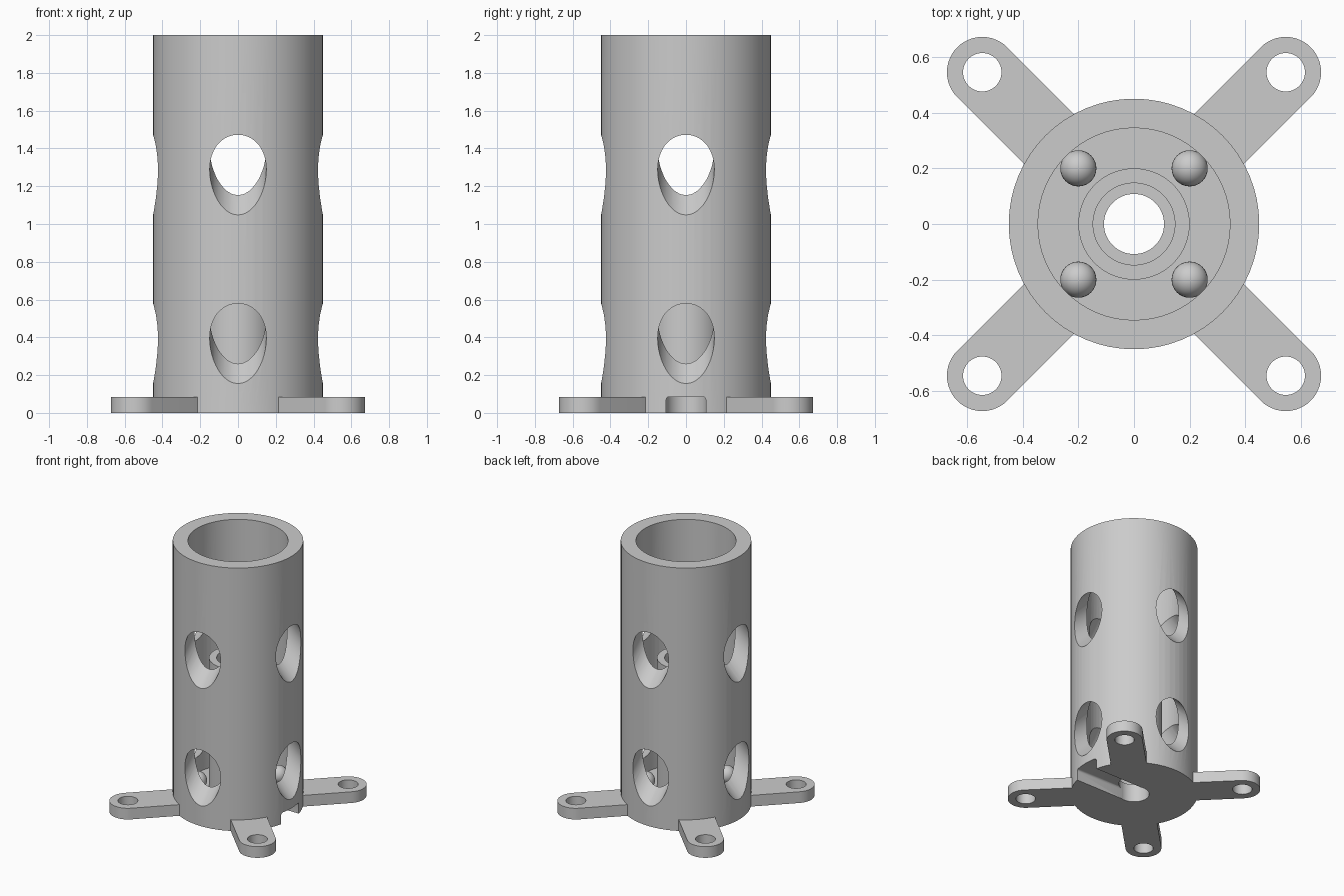
import bpy, bmesh
from math import pi, cos, sin
from mathutils import Matrix

cube = bpy.data.objects.get("Cube")
if cube:
    bpy.data.objects.remove(cube, do_unlink=True)

grey = bpy.data.materials.new("light_grey")
grey.use_nodes = True
colour = (0.6, 0.6, 0.6, 1)
grey.diffuse_color = colour
grey.node_tree.nodes["Principled BSDF"].inputs["Base Color"].default_value = colour

OUTER, INNER, FLOOR = 0.45, 0.345, 0.14
ARM_TOP, ARM_HALF, ARM_REACH = 0.085, 0.127, 0.771


def make(name, bm):
    bmesh.ops.recalc_face_normals(bm, faces=bm.faces)
    mesh = bpy.data.meshes.new(name)
    bm.to_mesh(mesh)
    bm.free()
    mesh.materials.append(grey)
    obj = bpy.data.objects.new(name, mesh)
    bpy.context.collection.objects.link(obj)
    return obj


def select(obj):
    bpy.ops.object.select_all(action='DESELECT')
    obj.select_set(True)
    bpy.context.view_layer.objects.active = obj


def cut(obj, cutter):
    cutter.hide_render = True
    mod = obj.modifiers.new("cut", 'BOOLEAN')
    mod.operation, mod.solver, mod.object = 'DIFFERENCE', 'EXACT', cutter
    select(obj)
    bpy.ops.object.modifier_apply(modifier=mod.name)
    bpy.data.objects.remove(cutter, do_unlink=True)


def smooth(obj):
    select(obj)
    bpy.ops.object.shade_smooth_by_angle(angle=pi / 6)


def cylinder(radius, depth, matrix):
    bm = bmesh.new()
    bmesh.ops.create_cone(bm, cap_ends=True, segments=48, radius1=radius,
                          radius2=radius, depth=depth, matrix=matrix)
    return bm


# Outer tube, floor and inner sleeve turned from one profile
profile = [(0.108, 0), (OUTER, 0), (OUTER, 2), (INNER, 2), (INNER, FLOOR),
           (0.2, FLOOR), (0.2, 1.11), (0.147, 1.11), (0.147, FLOOR), (0.108, FLOOR)]
SIDES = 64
bm = bmesh.new()
rings = [[bm.verts.new((r * cos(2 * pi * i / SIDES), r * sin(2 * pi * i / SIDES), z))
          for r, z in profile] for i in range(SIDES)]
for i, ring in enumerate(rings):
    following = rings[(i + 1) % SIDES]
    for j in range(len(profile)):
        k = (j + 1) % len(profile)
        bm.faces.new((ring[j], following[j], following[k], ring[k]))
tube = make("tube_body", bm)

# Sloping round ports through the outer wall, falling outwards at 45 degrees
slope = Matrix.Identity(4)
slope[2][0] = -1
for axis_height in (0.817, 1.71):
    for quarter in range(4):
        matrix = (Matrix.Rotation(quarter * pi / 2, 4, 'Z')
                  @ Matrix.Translation((0, 0, axis_height)) @ slope
                  @ Matrix.Translation((0.38, 0, 0))
                  @ Matrix.Diagonal((1, 1, 2 ** 0.5, 1))
                  @ Matrix.Rotation(pi / 2, 4, 'Y'))
        cut(tube, make("port_cutter", cylinder(0.15, 0.24, matrix)))

# Cable slot under the floor, running out to the left side
bm = bmesh.new()
bmesh.ops.create_cube(bm, size=1, matrix=Matrix.Translation((0.3, 0, ARM_TOP - 0.1))
                      @ Matrix.Diagonal((0.6, 0.21, 0.2, 1)))
top_edges = [e for e in bm.edges if all(v.co.z > 0 for v in e.verts)
             and abs(e.verts[0].co.x - e.verts[1].co.x) > 0.1]
bmesh.ops.bevel(bm, geom=top_edges, offset=0.015, segments=3, profile=0.5, affect='EDGES')
cut(tube, make("slot_cutter", bm))
smooth(tube)

# Four diagonal mounting arms with round ends and bolt holes
for i, place in enumerate(("back_left", "back_right", "front_right", "front_left")):
    turn = Matrix.Rotation(pi / 4 + i * pi / 2, 4, 'Z')
    bm = bmesh.new()
    outline = [(0.42, -ARM_HALF)]
    outline += [(ARM_REACH + ARM_HALF * cos(a), ARM_HALF * sin(a))
                for a in (pi * (s / 24 - 0.5) for s in range(25))]
    outline.append((0.42, ARM_HALF))
    base = bm.faces.new([bm.verts.new((x, y, 0)) for x, y in outline])
    raised = bmesh.ops.extrude_face_region(bm, geom=[base])["geom"]
    bmesh.ops.translate(bm, vec=(0, 0, ARM_TOP),
                        verts=[g for g in raised if isinstance(g, bmesh.types.BMVert)])
    bm.transform(turn)
    arm = make(place + "_arm", bm)
    cut(arm, make("bolt_cutter", cylinder(
        0.069, 0.4, turn @ Matrix.Translation((ARM_REACH, 0, 0)))))
    smooth(arm)

# Four balls on the floor around the sleeve
    bm = bmesh.new()
    x, y = 0.2 * (1 if "left" in place else -1), 0.2 * (1 if "back" in place else -1)
    bmesh.ops.create_uvsphere(bm, u_segments=32, v_segments=16, radius=0.065,
                              matrix=Matrix.Translation((x, y, 0.2)))
    smooth(make(place + "_ball", bm))
